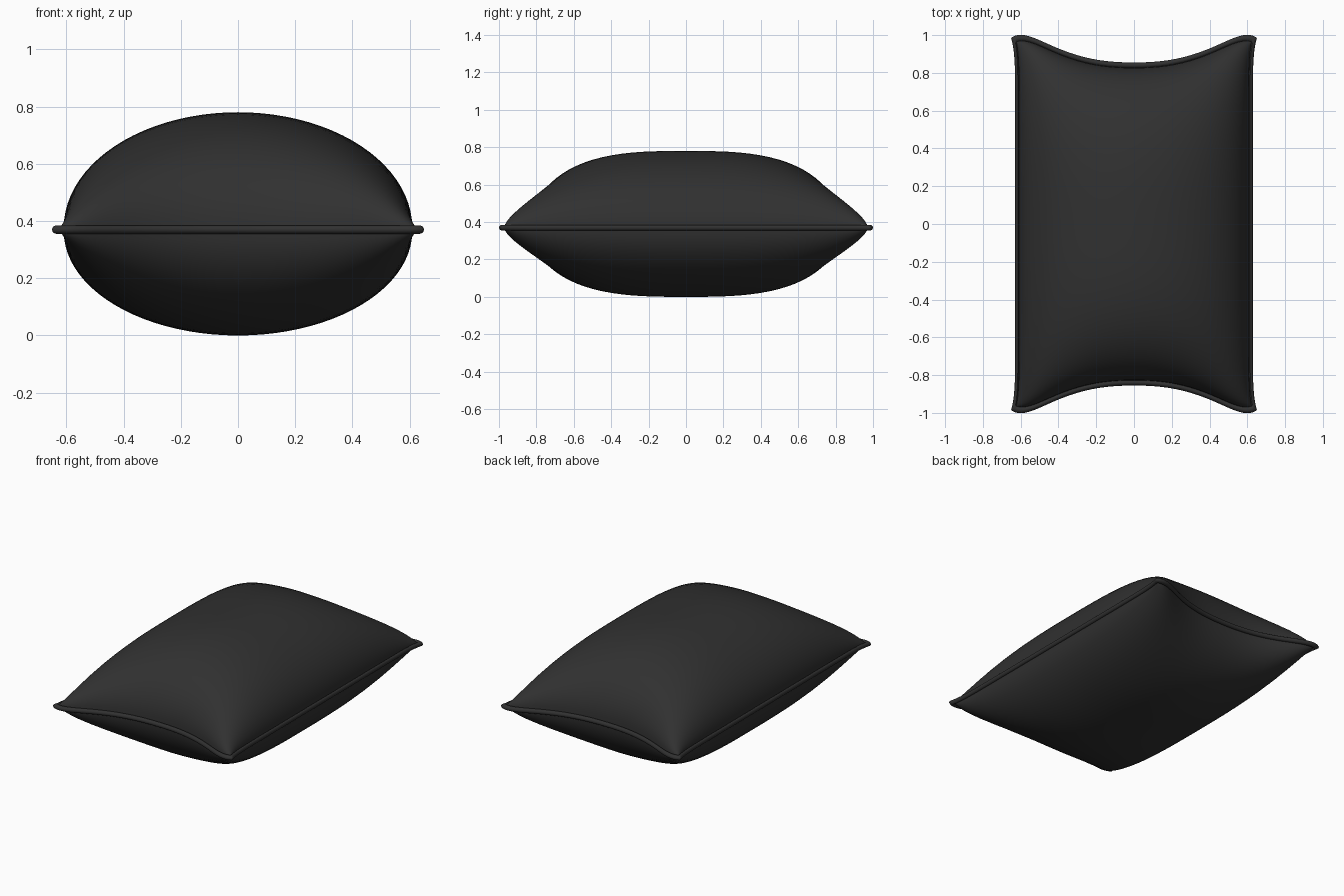
import bpy, bmesh, math

if "Cube" in bpy.data.objects:
    bpy.data.objects.remove(bpy.data.objects["Cube"])

N = 44            # body divisions across each panel
BODY = 0.968      # fraction of the outline filled by the stuffed body
SEAM_Z = 0.37


# Grid parameters: dense near the edges, then a narrow welt
body = [BODY * math.sin(math.pi / 2 * (2 * i / N - 1)) for i in range(N + 1)]
welt = [0.977, 0.987, 0.995, 1.0]
params = [-w for w in reversed(welt)] + body + welt


def outline(u, v):
    """Pillow plan: nearly straight sides, concave ends, eared corners."""
    a, b = abs(u), abs(v)
    x = u * (0.629 + 0.022 * b ** 14)
    y = v * (0.855 + 0.23 * a ** 2.3 - 0.10 * a ** 10)
    return x, y


def thickness(u, v, height):
    """Stuffed height plus the small rounded welt around the seam."""
    a, b = min(1, abs(u) / BODY), min(1, abs(v) / BODY)
    puff = height * math.sqrt(max(0, 1 - a ** 2)) * math.sqrt(max(0, 1 - b ** 3))
    m = max(abs(u), abs(v))
    e = max(0, (m - BODY) / (1 - BODY))
    rim = 0.006 * (1 - e) + 0.012 * math.sqrt(max(0, 1 - (2 * e - 1) ** 2))
    return puff + rim


bm = bmesh.new()


def panel(sign, height):
    rows = []
    for v in params:
        row = []
        for u in params:
            x, y = outline(u, v)
            row.append(bm.verts.new((x, y, SEAM_Z + sign * thickness(u, v, height))))
        rows.append(row)
    for r0, r1 in zip(rows, rows[1:]):
        for i in range(len(params) - 1):
            bm.faces.new((r0[i], r0[i + 1], r1[i + 1], r1[i]))


# Top and bottom panels, joined along the seam
panel(1, 0.404)
panel(-1, 0.364)
bmesh.ops.remove_doubles(bm, verts=bm.verts, dist=1e-5)
bmesh.ops.recalc_face_normals(bm, faces=bm.faces)
mesh = bpy.data.meshes.new("pillow")
bm.to_mesh(mesh)
bm.free()
pillow = bpy.data.objects.new("pillow", mesh)
bpy.context.collection.objects.link(pillow)

# Dark fabric
fabric = bpy.data.materials.new("dark_fabric")
fabric.diffuse_color = (0.03, 0.03, 0.03, 1)
fabric.use_nodes = True
fabric.node_tree.nodes["Principled BSDF"].inputs["Base Color"].default_value = fabric.diffuse_color
mesh.materials.append(fabric)

bpy.context.view_layer.objects.active = pillow
pillow.select_set(True)
bpy.ops.object.shade_smooth_by_angle(angle=math.radians(60))
